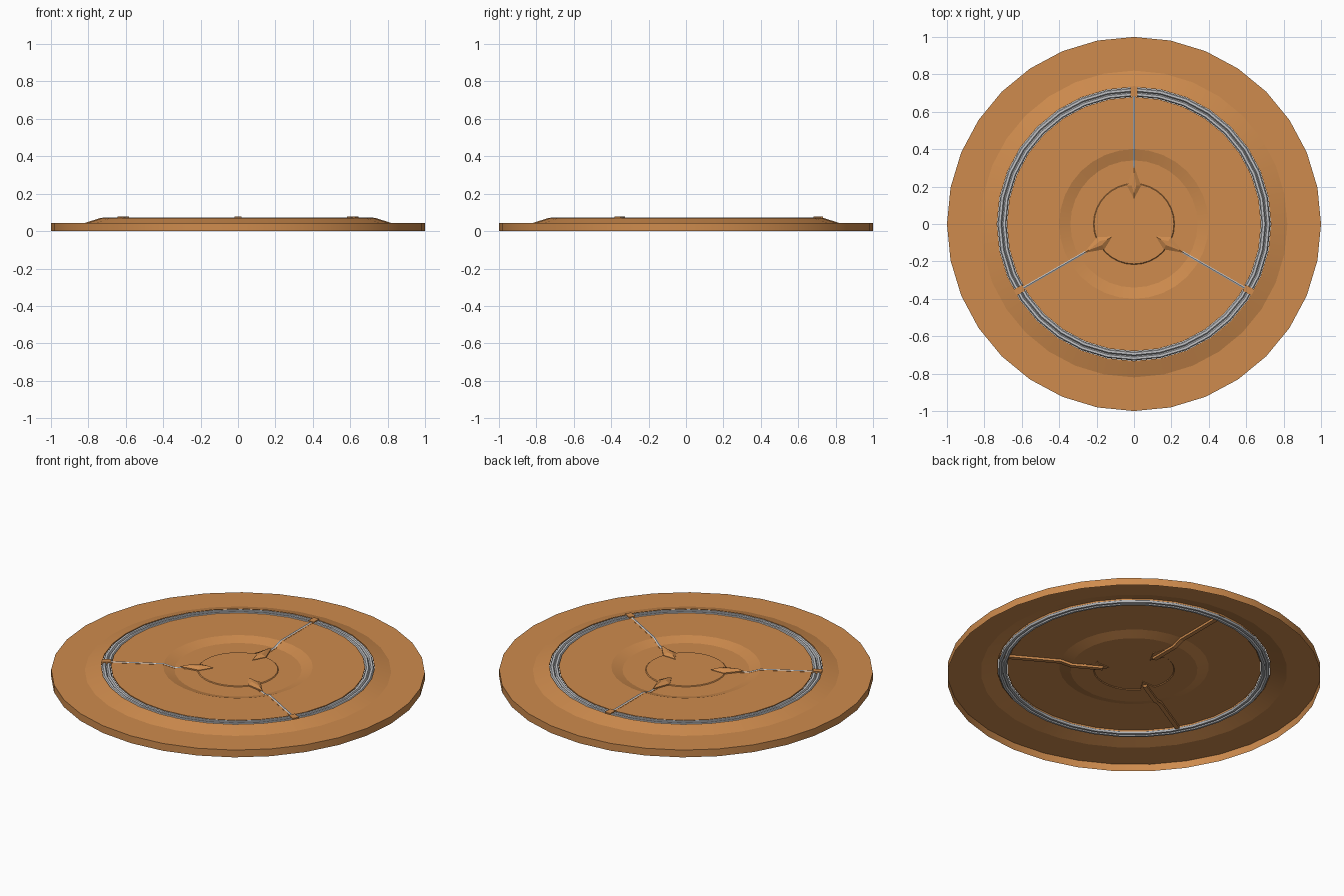
import bpy, bmesh, math
from mathutils import Matrix

old = bpy.data.objects.get("Cube")
if old:
    bpy.data.objects.remove(old, do_unlink=True)

SEGMENTS = 32


def material(name, color):
    m = bpy.data.materials.new(name)
    m.use_nodes = True
    m.diffuse_color = color
    m.node_tree.nodes["Principled BSDF"].inputs["Base Color"].default_value = color
    return m


copper = material("copper orange", (0.62, 0.26, 0.075, 1))
steel = material("steel grey", (0.55, 0.56, 0.58, 1))


def finish(name, bm, mat, smooth=False):
    bmesh.ops.remove_doubles(bm, verts=bm.verts, dist=1e-5)
    bmesh.ops.recalc_face_normals(bm, faces=bm.faces)
    mesh = bpy.data.meshes.new(name)
    bm.to_mesh(mesh)
    bm.free()
    mesh.materials.append(mat)
    ob = bpy.data.objects.new(name, mesh)
    bpy.context.collection.objects.link(ob)
    if smooth:
        bpy.ops.object.select_all(action='DESELECT')
        ob.select_set(True)
        bpy.context.view_layer.objects.active = ob
        bpy.ops.object.shade_smooth_by_angle(angle=math.radians(13))
    return ob


def lathe(name, profile, mat, closed=False):
    """Spin an (r, z) profile around the z axis."""
    bm = bmesh.new()
    verts = [bm.verts.new((0, r, z)) for r, z in profile]
    pairs = list(zip(verts, verts[1:]))
    if closed:
        pairs.append((verts[-1], verts[0]))
    edges = [bm.edges.new(p) for p in pairs]
    bmesh.ops.spin(bm, geom=verts + edges, axis=(0, 0, 1), cent=(0, 0, 0),
                   angle=math.tau, steps=SEGMENTS, use_merge=False)
    return finish(name, bm, mat, smooth=True)


def loft(name, rings, mat, angle):
    """Skin matching closed loops of points, cap the ends, turn about z."""
    bm = bmesh.new()
    loops = [[bm.verts.new(p) for p in ring] for ring in rings]
    n = len(loops[0])
    for a, b in zip(loops, loops[1:]):
        for i in range(n):
            j = (i + 1) % n
            bm.faces.new((a[i], a[j], b[j], b[i]))
    bm.faces.new(loops[0])
    bm.faces.new(loops[-1])
    bm.transform(Matrix.Rotation(angle, 4, 'Z'))
    return finish(name, bm, mat)


def sweep(name, path, section, mat, angle):
    rings = [[(w, r, z + dz) for w, dz in section] for r, z in path]
    return loft(name, rings, mat, angle)


# Open-bottomed plate, split by a circular slot
lathe("outer_rim", [(1, 0), (1, 0.043), (0.82, 0.043), (0.737, 0.07),
                    (0.732, 0.07), (0.732, 0.062)], copper)
lathe("dished_plate", [(0.68, 0.062), (0.68, 0.07), (0.4, 0.07), (0.34, 0.051),
                       (0.217, 0.051), (0.213, 0.055), (0, 0.055)], copper)

# Twin steel rings lying in the slot
for label, radius in (("inner", 0.694), ("outer", 0.718)):
    section = [(radius + 0.012 * math.cos(math.tau * i / 6),
                0.062 + 0.011 * math.sin(math.tau * i / 6)) for i in range(6)]
    lathe(label + "_steel_ring", section, steel, closed=True)

# Three spokes with a channel, steel rod, clip and arrowhead each
channel = [(-0.012, 0.001), (0.012, 0.001), (0.012, -0.013), (-0.012, -0.013)]
rod = [(-0.008, 0), (0, 0.004), (0.008, 0)]
clip = [(-0.018, 0.06), (0.018, 0.06), (0.018, 0.077), (-0.018, 0.077)]
kite = [(0, 0.31), (0.038, 0.205), (0, 0.135), (-0.038, 0.205)]
ridge = [(0, 0.28), (0.012, 0.205), (0, 0.165), (-0.012, 0.205)]
slope = [(0.4, 0.07), (0.34, 0.051)]

for k, side in enumerate(("back", "right", "left")):
    angle = k * math.tau / 3
    sweep(side + "_spoke_channel", [(0.69, 0.07)] + slope + [(0.17, 0.051)],
          channel, copper, angle)
    sweep(side + "_spoke_rod", [(0.69, 0.07)] + slope + [(0.26, 0.051)],
          rod, steel, angle)
    sweep(side + "_ring_clip", [(0.682, 0), (0.732, 0)], clip, copper, angle)
    loft(side + "_arrowhead",
         [[(x, y, 0.05) for x, y in kite],
          [(x, y, 0.058) for x, y in kite],
          [(x, y, 0.069) for x, y in ridge]], copper, angle)
